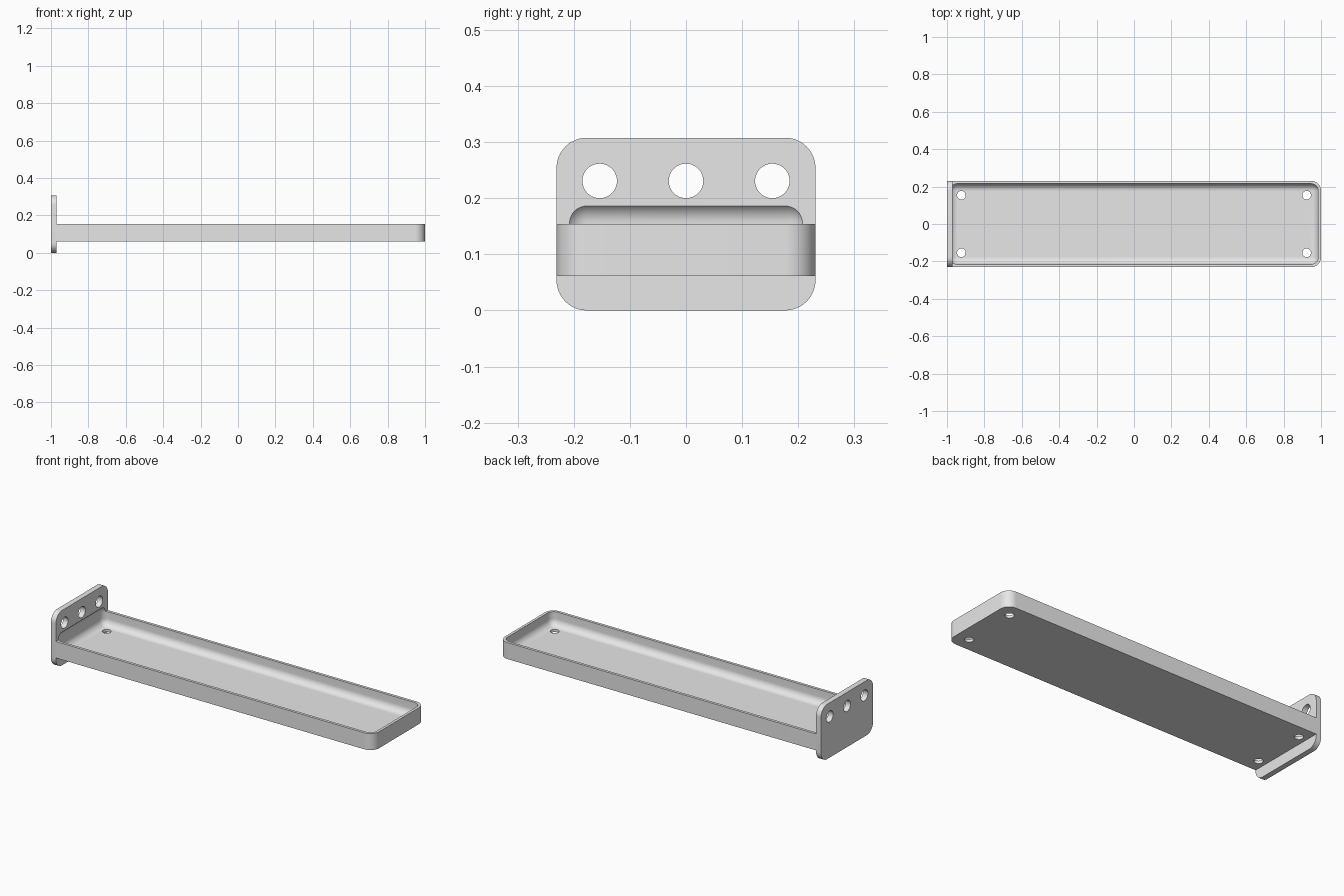
import bpy, bmesh, math
from mathutils import Matrix, Vector

cube = bpy.data.objects.get("Cube")
if cube:
    bpy.data.objects.remove(cube, do_unlink=True)

U = 2 / 260                      # one design unit
W, H = 30 * U, 40 * U            # half width, plate height
FACE = -1 + 4 * U                # inner face of the end plate
R_OUT, R_IN = 7 * U, 5 * U       # outer and inner corner radii

grey = bpy.data.materials.new("light_grey")
grey.use_nodes = True
grey.diffuse_color = (0.8, 0.8, 0.8, 1)
grey.node_tree.nodes["Principled BSDF"].inputs["Base Color"].default_value = (0.8, 0.8, 0.8, 1)


def make_object(name, bm):
    bmesh.ops.recalc_face_normals(bm, faces=bm.faces)
    mesh = bpy.data.meshes.new(name)
    bm.to_mesh(mesh)
    bm.free()
    mesh.materials.append(grey)
    obj = bpy.data.objects.new(name, mesh)
    bpy.context.collection.objects.link(obj)
    return obj


def box(lo, hi):
    """Box between two opposite corners."""
    bm = bmesh.new()
    lo, hi = Vector(lo), Vector(hi)
    size = Matrix.Diagonal((*(hi - lo), 1))
    bmesh.ops.create_cube(bm, size=1, matrix=Matrix.Translation((lo + hi) / 2) @ size)
    return bm


def round_edges(bm, radius, pick, segments=12):
    edges = [e for e in bm.edges if pick(e)]
    bmesh.ops.bevel(bm, geom=edges, offset=radius, offset_type='OFFSET',
                    segments=segments, profile=0.5, affect='EDGES')


def along(edge, axis):
    return abs((edge.verts[0].co - edge.verts[1].co).normalized()[axis]) > 0.9


def drill(name, centre, radius, axis):
    bm = bmesh.new()
    turn = Matrix.Rotation(math.pi / 2, 4, 'Y') if axis == 'X' else Matrix()
    bmesh.ops.create_cone(bm, cap_ends=True, segments=40, radius1=radius, radius2=radius,
                          depth=0.1, matrix=Matrix.Translation(centre) @ turn)
    return make_object(name, bm)


def cut(obj, cutters):
    """Subtract the cutters and keep the finished mesh."""
    for c in cutters:
        mod = obj.modifiers.new("cut", 'BOOLEAN')
        mod.operation, mod.solver, mod.object = 'DIFFERENCE', 'EXACT', c
    bpy.context.view_layer.update()
    done = bpy.data.meshes.new_from_object(obj.evaluated_get(bpy.context.evaluated_depsgraph_get()))
    obj.modifiers.clear()
    obj.data = done


# Tray body, rounded at the free end
bm = box((FACE, -W, 8 * U), (1, W, 20 * U))
round_edges(bm, R_OUT, lambda e: along(e, 2) and e.verts[0].co.x > 0)
tray = make_object("tray", bm)

# End plate with four rounded corners
bm = box((-1, -W, 0), (FACE, W, H))
round_edges(bm, R_OUT, lambda e: along(e, 0))
plate = make_object("end_plate", bm)

# Fully rounded hollow, which also dishes the face of the plate
bm = box((-1 + 2 * U, -28 * U, 10 * U), (1 - 2 * U, 28 * U, 25.2 * U))
round_edges(bm, R_IN, lambda e: True, 10)
hollow = make_object("hollow_cutter", bm)

# Screw holes in the floor and the plate
floor_holes = [drill("floor_hole_cutter", (x * 120 * U, y * 20 * U, 9 * U), 3 * U, 'Z')
               for x in (-1, 1) for y in (-1, 1)]
plate_holes = [drill("plate_hole_cutter", (-1 + 2 * U, y * 20 * U, 30 * U), 4 * U, 'X')
               for y in (-1, 0, 1)]

cut(tray, [hollow] + floor_holes)
cut(plate, [hollow] + plate_holes)
for c in [hollow] + floor_holes + plate_holes:
    bpy.data.objects.remove(c, do_unlink=True)

# Smooth the fillets and holes, keep the rims sharp
bpy.ops.object.select_all(action='DESELECT')
for obj in (tray, plate):
    obj.select_set(True)
bpy.context.view_layer.objects.active = tray
bpy.ops.object.shade_smooth_by_angle(angle=math.radians(30))
